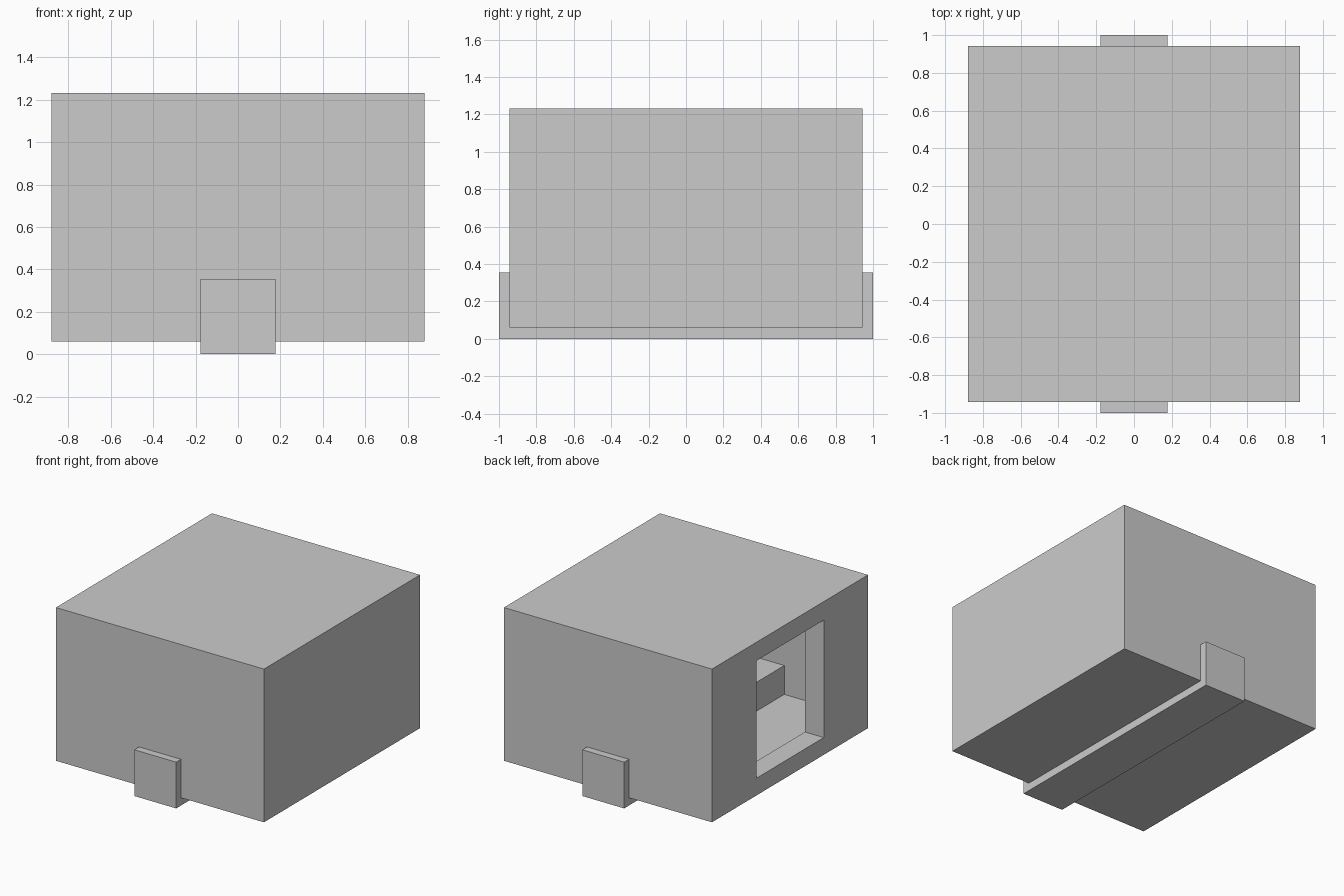
import bpy

if "Cube" in bpy.data.objects:
    bpy.data.objects.remove(bpy.data.objects["Cube"])


def box(name, x, y, z):
    """Axis-aligned box from (min, max) ranges."""
    bpy.ops.mesh.primitive_cube_add(
        size=1, location=[(r[0] + r[1]) / 2 for r in (x, y, z)])
    ob = bpy.context.object
    ob.name = name
    for v in ob.data.vertices:
        v.co = [c * (r[1] - r[0]) for c, r in zip(v.co, (x, y, z))]
    return ob


def cut(target, cutter):
    """Subtract cutter from target and discard the cutter."""
    cutter.hide_render = True
    mod = target.modifiers.new("cut", 'BOOLEAN')
    mod.operation = 'DIFFERENCE'
    mod.solver = 'EXACT'
    mod.object = cutter
    bpy.context.view_layer.objects.active = target
    bpy.ops.object.modifier_apply(modifier=mod.name)
    bpy.data.objects.remove(cutter, do_unlink=True)


# Hollow housing with a thick left wall
housing = box("housing", (-0.88, 0.88), (-0.943, 0.943), (0.06, 1.232))
cut(housing, box("cavity_cutter", (-0.72, 0.81), (-0.935, 0.935), (0.133, 1.16)))

# Rectangular window through the left wall
cut(housing, box("window_cutter", (-1.0, -0.6), (-0.408, 0.405), (0.192, 1.09)))

# Square beam running front to back, sticking out below and at both ends
box("beam", (-0.177, 0.177), (-1.0, 1.0), (0.0, 0.354))
